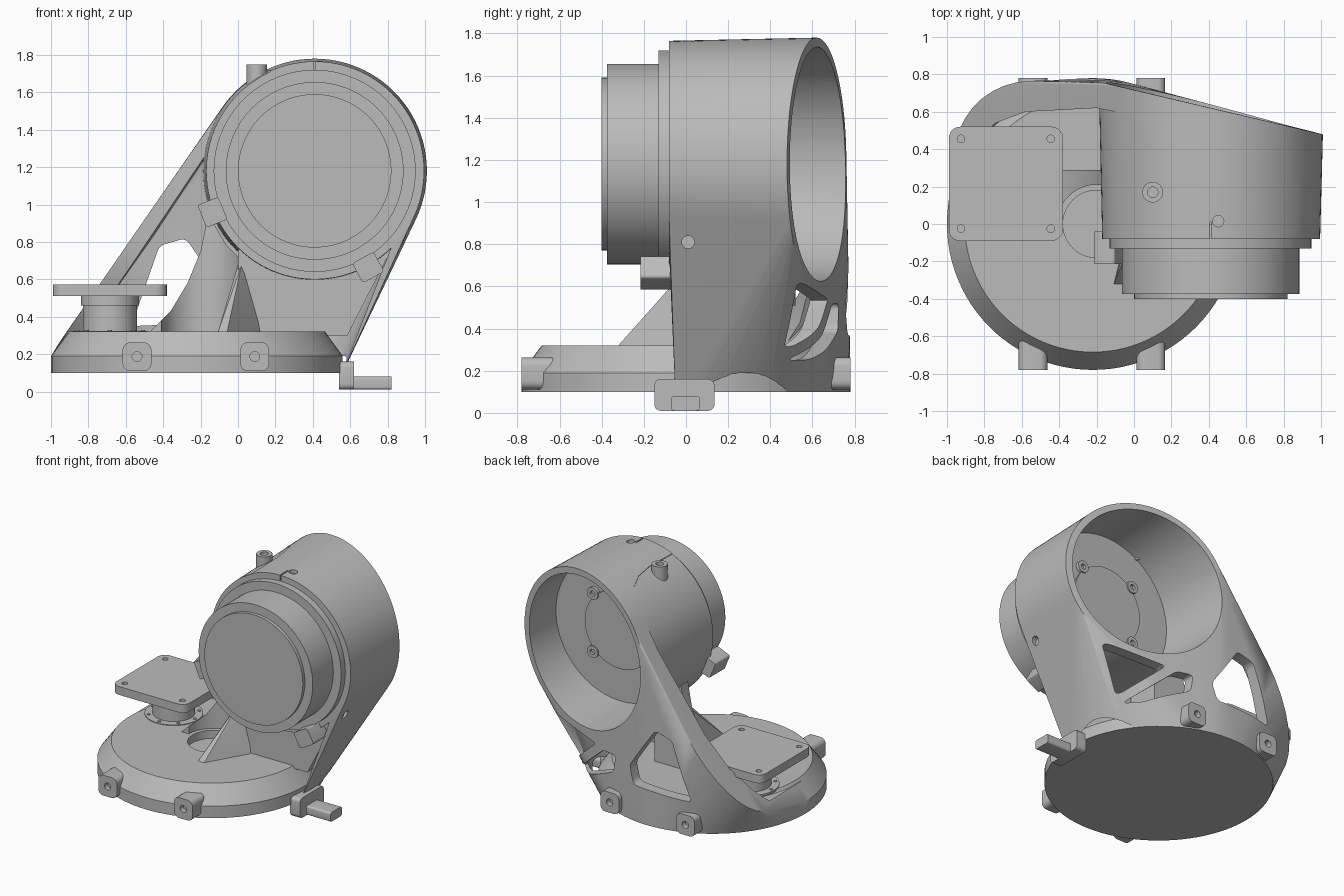
import bpy, bmesh
from math import cos, sin, pi, radians
from mathutils import Matrix, Vector

if "Cube" in bpy.data.objects:
    bpy.data.objects.remove(bpy.data.objects["Cube"])

grey = bpy.data.materials.new("plain_grey")
grey.use_nodes = True
grey.diffuse_color = (0.5, 0.5, 0.5, 1)
grey.node_tree.nodes["Principled BSDF"].inputs["Base Color"].default_value = (0.5, 0.5, 0.5, 1)

BX, BZ = 0.41, 1.18          # barrel axis
CX = -0.22                   # base centre
SEG = 96


def finish(bm, name):
    bmesh.ops.recalc_face_normals(bm, faces=bm.faces)
    me = bpy.data.meshes.new(name)
    bm.to_mesh(me)
    bm.free()
    me.materials.append(grey)
    ob = bpy.data.objects.new(name, me)
    bpy.context.scene.collection.objects.link(ob)
    return ob


def prism(name, pts, axis, a, b, rounding=0.0):
    """Extrude a 2D outline along an axis, rounding its corners."""
    put = {"x": lambda u, v, w: (w, u, v), "y": lambda u, v, w: (u, w, v),
           "z": lambda u, v, w: (u, v, w)}[axis]
    bm = bmesh.new()
    low = [bm.verts.new(put(u, v, a)) for u, v in pts]
    top = [bm.verts.new(put(u, v, b)) for u, v in pts]
    bm.faces.new(low)
    bm.faces.new(top)
    n = len(pts)
    for i in range(n):
        j = (i + 1) % n
        bm.faces.new((low[i], low[j], top[j], top[i]))
    if rounding:
        sides = [e for e in bm.edges if (e.verts[0] in low) != (e.verts[1] in low)]
        bmesh.ops.bevel(bm, geom=sides, offset=rounding, segments=5, profile=0.5, affect="EDGES")
    return finish(bm, name)


def block(name, u, v, axis, a, b, rounding=0.0):
    return prism(name, [(u[0], v[0]), (u[1], v[0]), (u[1], v[1]), (u[0], v[1])], axis, a, b, rounding)


def cyl(name, axis, centre, a, b, r1, r2=None):
    """Cylinder or cone from a to b along an axis."""
    bm = bmesh.new()
    bmesh.ops.create_cone(bm, cap_ends=True, segments=SEG, radius1=r1,
                          radius2=r1 if r2 is None else r2, depth=b - a)
    u, v = centre
    m = (a + b) / 2
    mat = {"z": Matrix.Translation((u, v, m)),
           "y": Matrix.Translation((u, m, v)) @ Matrix.Rotation(-pi / 2, 4, "X"),
           "x": Matrix.Translation((m, u, v)) @ Matrix.Rotation(pi / 2, 4, "Y")}[axis]
    bmesh.ops.transform(bm, matrix=mat, verts=bm.verts)
    return finish(bm, name)


def hull(name, pts):
    bm = bmesh.new()
    for p in pts:
        bm.verts.new(p)
    out = bmesh.ops.convex_hull(bm, input=bm.verts)
    junk = [g for g in out["geom_interior"] + out["geom_unused"] if isinstance(g, bmesh.types.BMVert)]
    bmesh.ops.delete(bm, geom=list(set(junk)), context="VERTS")
    bmesh.ops.dissolve_limit(bm, angle_limit=radians(0.2), verts=bm.verts, edges=bm.edges)
    return finish(bm, name)


def boolean(ob, tool, op="DIFFERENCE"):
    mod = ob.modifiers.new("cut", "BOOLEAN")
    mod.operation, mod.object, mod.solver = op, tool, "EXACT"
    bpy.context.view_layer.objects.active = ob
    bpy.ops.object.modifier_apply(modifier=mod.name)
    bpy.data.objects.remove(tool)


def ring(r, y, slant=0.0):
    out = []
    for i in range(SEG):
        t = 2 * pi * i / SEG
        out.append((BX + r * cos(t), y - slant * r * cos(t), BZ + r * sin(t)))
    return out


def base_ring(r, z, front=-9):
    pts = [(CX + r * cos(2 * pi * i / SEG), r * sin(2 * pi * i / SEG), z) for i in range(SEG)]
    return [p for p in pts if p[1] >= front]


def arm_edge(dx, dy):
    """Rounded outer edge of the sloping arm, shifted inwards for the cavity."""
    out = []
    for i in range(9):
        t = radians(10 + 10 * i)
        x = -0.55 - 0.41 * cos(t)
        out.append((x + dx, 0.36 + 0.405 * sin(t) - dy, 0.2 + (x + 1) * 1.41))
    return out


# Shell that joins the barrel to the round base
shell = hull("support_shell", ring(0.585, -0.08) + ring(0.6, 0.62, 0.235) + arm_edge(0, 0)
             + base_ring(0.78, 0.1, -0.08) + base_ring(0.78, 0.19, -0.08))
boolean(shell, hull("cavity", ring(0.53, -1) + ring(0.53, 0.54, 0.235) + arm_edge(0.1, 0.085)
                    + base_ring(0.70, -0.1) + base_ring(0.70, 0.19)))
boolean(shell, prism("arm_front", [(-1.4, -1), (-1.4, 0.25), (-0.97, 0.27), (-0.87, 0.42), (-0.74, 0.54),
                                   (-0.58, 0.6), (-0.2, 0.62), (0, 0.58), (0.1, 0.48), (0.15, 0.35),
                                   (0.17, 0.2), (0.17, -1)], "z", 0.3, 2))
boolean(shell, hull("barrel", ring(0.58, -0.08) + ring(0.598, 0.615, 0.235)), "UNION")
boolean(shell, cyl("bore", "y", (BX, BZ), 0.19, 1.2, 0.54, 0.575))

# Windows in the back wall
windows = [
    [(-0.57, 0.35), (-0.42, 0.78), (-0.28, 0.82), (-0.06, 0.5), (-0.1, 0.37)],
    [(0.73, 0.62), (0.28, 0.54), (0.55, 0.3)],
    [(0.08, 0.52), (0.2, 0.52), (0.51, 0.25), (0.41, 0.25), (0.1, 0.39)],
]
for w in windows:
    boolean(shell, prism("window", w, "y", 0.3, 1.2, 0.03))

# Clamp slot and pin holes in the barrel
boolean(shell, block("slot", (0.405, 0.415), (-0.2, 0.01), "z", 1.7, 2))
boolean(shell, cyl("pin_hole", "z", (0.45, 0.015), 1.74, 2, 0.03))
boolean(shell, cyl("pin_hole", "x", (0.01, 0.81), 0.86, 1.2, 0.03))

# Base disc with a chamfered rim and a shallow round recess
base = hull("base_disc", base_ring(0.78, 0.1) + base_ring(0.78, 0.19) + base_ring(0.685, 0.32))
boolean(base, cyl("recess", "z", (-0.2, 0), 0.26, 0.5, 0.18))

# Front web, curved pier and gusset below the barrel
prism("front_web", [(0, 0.3), (0.585, 0.3), (0.82, 0.76), (0, 0.76)], "y", -0.01, 0.04)
pier = prism("curved_pier", [(-0.16, 0.95), (-0.2, 0.75), (-0.27, 0.58), (-0.36, 0.43), (-0.48, 0.31),
                             (0.06, 0.31), (0.06, 0.66), (-0.06, 0.78)], "y", 0, 0.29)
boolean(pier, cyl("pier_hollow", "z", (-0.2, 0), 0, 2, 0.21))
hull("gusset", [(-0.11, -0.33, 0.31), (-0.06, -0.33, 0.31), (0.12, -0.02, 0.31), (-0.02, 0.05, 0.31),
                (0.02, -0.1, 0.5), (0.02, 0.0, 0.68), (0.0, 0.04, 0.68), (0.05, 0.04, 0.68)])

# Drum with stepped rings on the front of the barrel
cyl("drum_flange", "y", (BX, BZ), -0.13, 0, 0.54)
cyl("drum_body", "y", (BX, BZ), -0.375, -0.12, 0.475)
cyl("drum_cap", "y", (BX, BZ), -0.4, -0.37, 0.41)

# Mount inside the barrel: disc and four screw ears
cyl("inner_disc", "y", (BX, BZ), 0.15, 0.205, 0.29)
for i in range(4):
    t = pi / 4 + i * pi / 2
    c = (BX + 0.31 * cos(t), BZ + 0.31 * sin(t))
    ear = cyl("screw_ear", "y", c, 0.15, 0.215, 0.045)
    boolean(ear, cyl("screw_hole", "y", c, 0.195, 0.3, 0.02))

# Clamp lugs on the barrel rim
for angle in (202, 299):
    t = radians(angle)
    lug = block("clamp_lug", (0.53, 0.65), (-0.065, 0.065), "y", -0.215, -0.04, 0.015)
    for v in lug.data.vertices:
        u, w = v.co.x, v.co.z
        v.co = Vector((BX + u * cos(t) - w * sin(t), v.co.y, BZ + u * sin(t) + w * cos(t)))

# Screw boss on top of the barrel
boss = cyl("top_boss", "z", (0.1, 0.17), 1.64, 1.75, 0.055)
boolean(boss, cyl("boss_hole", "z", (0.1, 0.17), 1.71, 2, 0.028))

# Side bosses on the front and back of the base
for x in (-0.54, 0.09):
    for s in (-1, 1):
        a, b = sorted((s * 0.56, s * 0.78))
        lug = block("base_boss", (x - 0.077, x + 0.077), (0.11, 0.263), "y", a, b, 0.04)
        a, b = sorted((s * 0.74, s * 0.9))
        boolean(lug, cyl("boss_hole", "y", (x, 0.187), a, b, 0.026))

# Foot with a tongue
block("foot_bracket", (-0.15, 0.135), (0.01, 0.16), "x", 0.54, 0.62, 0.03)
block("foot_tongue", (-0.07, 0.065), (0.01, 0.08), "x", 0.6, 0.82, 0.015)

# Square platform on a round post
PX, PY = -0.685, 0.215
cyl("post_flange", "z", (PX, PY), 0.31, 0.325, 0.2)
cyl("post", "z", (PX, PY), 0.32, 0.48, 0.145)
cyl("post_collar", "z", (PX, PY), 0.46, 0.515, 0.155)
plate = block("square_platform", (PX - 0.305, PX + 0.305), (PY - 0.305, PY + 0.305), "z", 0.51, 0.573, 0.06)
for sx in (-1, 1):
    for sy in (-1, 1):
        boolean(plate, cyl("corner_hole", "z", (PX + sx * 0.24, PY + sy * 0.24), 0.55, 0.7, 0.02))
for i in range(8):
    t = i * pi / 4
    cyl("flange_screw", "z", (PX + 0.175 * cos(t), PY + 0.175 * sin(t)), 0.32, 0.33, 0.012)

# Smooth curved walls, keep edges sharp
bpy.ops.object.select_all(action="DESELECT")
for ob in bpy.context.scene.objects:
    if ob.type == "MESH":
        ob.select_set(True)
        bpy.context.view_layer.objects.active = ob
bpy.ops.object.shade_smooth_by_angle(angle=radians(30))
